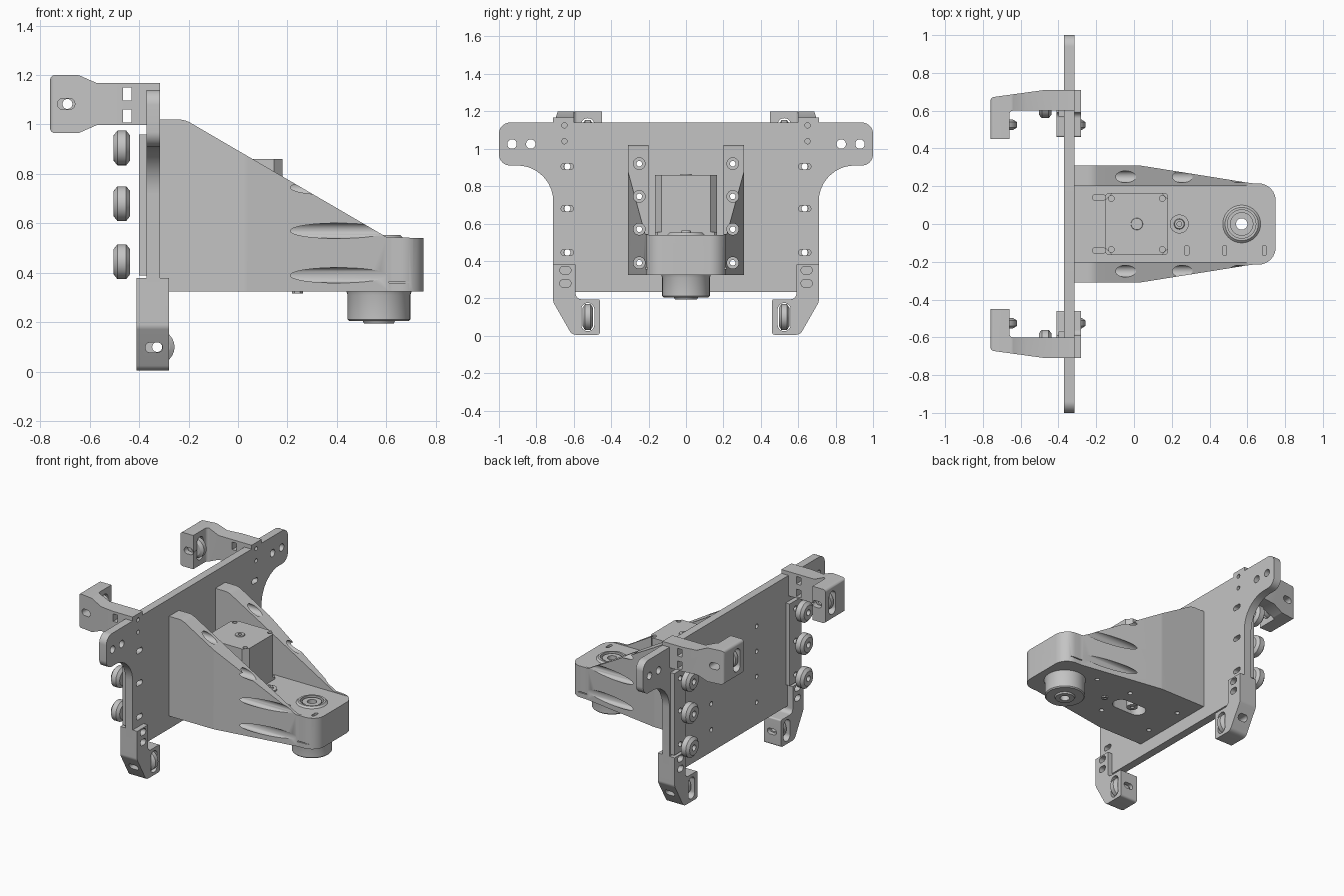
import bpy, bmesh, math
from mathutils import Vector

cube = bpy.data.objects.get("Cube")
if cube:
    bpy.data.objects.remove(cube, do_unlink=True)

grey = bpy.data.materials.new("light grey")
grey.use_nodes = True
COLOUR = (0.55, 0.55, 0.55, 1)
grey.diffuse_color = COLOUR
grey.node_tree.nodes["Principled BSDF"].inputs["Base Color"].default_value = COLOUR


def fillet(corners, steps=8):
    """Round each corner (a, b, radius) of a closed outline."""
    out = []
    for i, c in enumerate(corners):
        p, r = Vector(c[:2]), (c[2] if len(c) > 2 else 0)
        if not r:
            out.append(p)
            continue
        u = (Vector(corners[i - 1][:2]) - p).normalized()
        v = (Vector(corners[(i + 1) % len(corners)][:2]) - p).normalized()
        half = u.angle(v) / 2
        centre = p + (u + v).normalized() * r / math.sin(half)
        a = p + u * r / math.tan(half) - centre
        b = p + v * r / math.tan(half) - centre
        for k in range(steps + 1):
            out.append(centre + a.lerp(b, k / steps).normalized() * r)
    return out


def place(axis, a, b, d):
    return {"x": (d, a, b), "y": (a, d, b), "z": (a, b, d)}[axis]


def make(name, bm):
    bmesh.ops.recalc_face_normals(bm, faces=bm.faces)
    mesh = bpy.data.meshes.new(name)
    bm.to_mesh(mesh)
    bm.free()
    mesh.materials.append(grey)
    ob = bpy.data.objects.new(name, mesh)
    bpy.context.collection.objects.link(ob)
    return ob


def prism(name, corners, lo, hi, axis):
    bm = bmesh.new()
    pts = fillet(corners)
    low = [bm.verts.new(place(axis, p[0], p[1], lo)) for p in pts]
    top = [bm.verts.new(place(axis, p[0], p[1], hi)) for p in pts]
    bm.faces.new(low)
    bm.faces.new(top)
    for i in range(len(pts)):
        bm.faces.new((low[i - 1], low[i], top[i], top[i - 1]))
    return make(name, bm)


def slot(name, a, b, w, h, lo, hi, axis):
    """Rounded slot, w by h, centred on (a, b)."""
    r = min(w, h) * 0.49
    box = [(a + i * w / 2, b + j * h / 2, r) for i, j in ((-1, -1), (1, -1), (1, 1), (-1, 1))]
    return prism(name, box, lo, hi, axis)


def block(name, x, y, z):
    return prism(name, [(x[0], y[0]), (x[1], y[0]), (x[1], y[1]), (x[0], y[1])], z[0], z[1], "z")


def lathe(name, profile, centre, axis, n=40):
    """Spin a closed (depth, radius) loop around an axis."""
    bm = bmesh.new()
    rings = []
    for k in range(n):
        t = math.tau * k / n
        rings.append([bm.verts.new(Vector(place(axis, r * math.cos(t), r * math.sin(t), d))
                                   + Vector(centre)) for d, r in profile])
    for k in range(n):
        for i in range(len(profile)):
            bm.faces.new((rings[k - 1][i - 1], rings[k][i - 1], rings[k][i], rings[k - 1][i]))
    return make(name, bm)


def boolean(target, cutters, operation="DIFFERENCE"):
    for c in cutters:
        c.hide_render = True
        m = target.modifiers.new("cut", "BOOLEAN")
        m.object, m.operation, m.solver = c, operation, "EXACT"
    graph = bpy.context.evaluated_depsgraph_get()
    graph.update()
    mesh = bpy.data.meshes.new_from_object(target.evaluated_get(graph))
    target.modifiers.clear()
    target.data = mesh
    for c in cutters:
        bpy.data.objects.remove(c, do_unlink=True)


ROLLER = [(-.034, .02), (-.034, .05), (-.018, .07), (.018, .07), (.034, .05), (.034, .02)]
SCREW_Z = (0.92, 0.745, 0.57, 0.39)
ROLLER_Z = (0.905, 0.68, 0.445)

# Upright mounting plate with ears
half = [(1, 1.14, .06), (1, .91, .06), (.71, .91, .19), (.71, .235)]
outline = half + [(-c[0],) + tuple(c[1:]) for c in reversed(half)]
plate = prism("mounting_plate", outline, -.37, -.315, "x")
cuts = []
for s in (-1, 1):
    for y, z, d in ((.93, 1.025, .05), (.83, 1.025, .05), (.65, 1.125, .028), (.65, 1.04, .028)):
        cuts.append(slot("cut", s * y, z, d, d, -.5, -.2, "x"))
    cuts += [slot("cut", s * .635, z, .065, .034, -.5, -.2, "x") for z in ROLLER_Z]
    cuts += [slot("cut", s * .25, z, .03, .03, -.5, -.2, "x") for z in SCREW_Z]
boolean(plate, cuts)

# Tapered arm: side shape limited by its plan, hollowed between the cheeks
arm = prism("tapered_arm", [(-.315, .325), (.75, .325), (.75, .54), (.6, .545),
                            (-.215, 1.02, .1), (-.315, 1.02)], -.4, .4, "y")
edge = [(-.315, .31), (.03, .31, .1), (.62, .216, .1), (.75, .212, .09)]
plan = prism("plan", edge + [(x[0], -x[1]) + tuple(x[2:]) for x in reversed(edge)], 0, 1.2, "z")
boolean(arm, [plan], "INTERSECT")
cuts = [block("cut", (-.5, .9), (-.2, .2), (.54, 1.3)),
        slot("cut", .57, 0, .15, .15, .52, .6, "z"),
        slot("cut", .57, 0, .06, .06, .2, .7, "z"),
        slot("cut", .04, 0, .24, .11, .2, .42, "z")]
for s in (-1, 1):
    cuts += [slot("cut", s * .25, z, .062, .062, -.24, 1, "x") for z in SCREW_Z]
    cuts += [slot("cut", s * .25, z, .03, .03, -.4, -.2, "x") for z in SCREW_Z]
    cuts.append(slot("cut", -.185, s * .14, .07, .03, .5, .6, "z"))
    cuts += [slot("cut", x, s * .14, .03, .03, .3, .35, "z") for x in (-.24, .15, .42)]
cuts += [slot("cut", x, -.14, .022, .055, .5, .6, "z") for x in (.28, .48, .69)]
# Seam of the lid around the tip
cuts += [block("cut", (.61, .7), (s * .213 - .006, s * .213 + .006), (.358, .364)) for s in (-1, 1)]
boolean(arm, cuts)

# Output hub under the tip, with bearing ring above
lathe("output_hub", [(.325, .03), (.325, .132), (.31, .127), (.212, .127), (.205, .12),
                     (.205, .065), (.195, .06), (.195, .03)], (.57, 0, 0), "z")
lathe("bearing_collar", [(.54, .075), (.54, .1), (.552, .088), (.552, .075)], (.57, 0, 0), "z")
lathe("bearing_ring", [(.52, .03), (.52, .062), (.545, .062), (.545, .03)], (.57, 0, 0), "z")

# Idler bolt
lathe("idler_bolt", [(.54, .012), (.54, .05), (.55, .05), (.55, .028), (.562, .025), (.562, .012)],
      (.24, 0, 0), "z")
lathe("idler_nut", [(.316, .01), (.316, .022), (.33, .022), (.33, .01)], (.24, 0, 0), "z", 6)

# Motor with chamfered corners
def chamfered(name, x, r, c, lo, hi):
    pts = [(r, r - c), (r - c, r), (c - r, r), (-r, r - c), (-r, c - r), (c - r, -r), (r - c, -r), (r, c - r)]
    return prism(name, [(x + a, b) for a, b in pts], lo, hi, "z")

chamfered("motor_flange", .015, .165, .012, .54, .556)
motor = chamfered("motor_body", .015, .165, .035, .556, .86)
boolean(motor, [slot("cut", .015 + i * .135, j * .135, .03, .03, .83, .9, "z")
                for i in (-1, 1) for j in (-1, 1)])
lathe("motor_rear_boss", [(.855, .012), (.855, .033), (.866, .03), (.866, .012)], (.015, 0, 0), "z")
lathe("motor_pulley", [(.335, .012), (.335, .035), (.42, .035), (.42, .012)], (.015, 0, 0), "z")

for s, side in ((-1, "front"), (1, "rear")):
    # Backing strip and three guide rollers behind the plate
    strip = block(side + "_backing_strip", (-.4, -.37), sorted((s * .57, s * .7)), (.39, .96))
    boolean(strip, [slot("cut", s * .635, z, .034, .034, -.5, -.3, "x") for z in ROLLER_Z])
    for i, z in enumerate(ROLLER_Z):
        lathe(f"{side}_guide_roller_{i + 1}", ROLLER, (-.47, s * .63, z), "x")

    # Upper hooked bracket
    hook = prism(side + "_upper_bracket",
                 [(-.76, s * .45), (-.66, s * .45), (-.66, s * .6, .02), (-.315, s * .6),
                  (-.315, s * .71), (-.47, s * .71), (-.76, s * .67, .02)], .9, 1.25, "z")
    side_shape = prism("shape", [(-.76, .965, .02), (-.645, .965, .03), (-.57, .998), (-.3, .998), (-.3, 1.167),
                                 (-.57, 1.167), (-.645, 1.2, .03), (-.76, 1.2, .02)], -1, 1, "y")
    boolean(hook, [side_shape], "INTERSECT")
    clearance = block("cut", (-.37, -.315), (-.9, .9), (.9, 1.14))
    cuts = [clearance, slot("cut", s * .525, 1.083, .072, .16, -.9, -.6, "x"),
            slot("cut", -.695, 1.083, .07, .045, -1, 1, "y")]
    cuts += [block("cut", (-.465, -.43), (-1, 1), (z - .026, z + .026)) for z in (1.035, 1.123)]
    boolean(hook, cuts)
    lathe(side + "_upper_roller", [(d * .8, r) for d, r in ROLLER], (-.69, s * .525, 1.083), "y")

    # Lower foot bracket clamped round the plate
    foot = prism(side + "_lower_bracket",
                 [(s * .46, .005, .015), (s * .61, .005, .04), (s * .71, .18, .04), (s * .71, .38),
                  (s * .59, .38), (s * .59, .195, .03), (s * .46, .195, .01)], -.41, -.28, "x")
    cuts = [block("cut", (-.37, -.315), (-.9, .9), (.235, .5)),
            slot("cut", s * .525, .1, .07, .15, -.5, -.2, "x"),
            slot("cut", -.34, .098, .07, .04, -1, 1, "y")]
    cuts += [slot("cut", s * .645, z, .06, .042, -.5, -.2, "x") for z in (.35, .28)]
    boolean(foot, cuts)
    lathe(side + "_lower_roller", [(d * .8, r) for d, r in ROLLER], (-.327, s * .525, .1), "y")

# Smooth round surfaces, keep hard edges
for ob in bpy.context.scene.objects:
    ob.select_set(ob.type == "MESH")
    if ob.type == "MESH":
        bpy.context.view_layer.objects.active = ob
bpy.ops.object.shade_smooth_by_angle(angle=math.radians(28))
